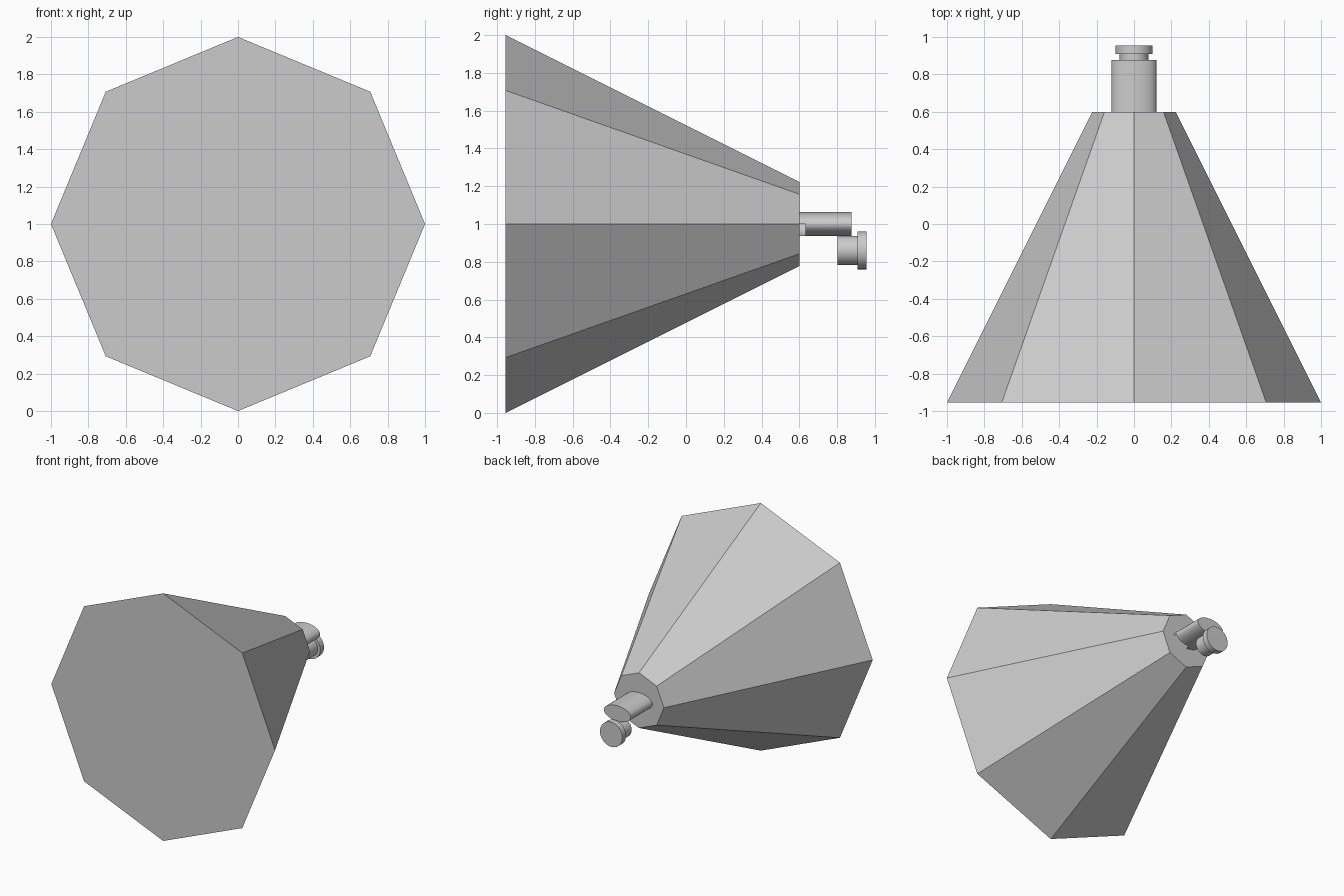
import bpy, bmesh, math

if "Cube" in bpy.data.objects:
    bpy.data.objects.remove(bpy.data.objects["Cube"])


def tapered_solid(name, sides, stations, z, smooth=False, notch=False):
    """Closed solid along y; stations are (y, half width, half height)."""
    bm = bmesh.new()
    rings = []
    for y, rx, rz in stations:
        rings.append([bm.verts.new((rx * math.cos(2 * math.pi * i / sides), y,
                                    z + rz * math.sin(2 * math.pi * i / sides)))
                      for i in range(sides)])
    for k, (a, b) in enumerate(zip(rings, rings[1:])):
        for i in range(sides):
            # small opening under the tube, beside the wall
            if notch and k == 0 and i >= sides * 3 // 4:
                continue
            j = (i + 1) % sides
            bm.faces.new((a[i], b[i], b[j], a[j]))
    if not notch:
        bm.faces.new(rings[0])
    bm.faces.new(rings[-1][::-1])
    bm.normal_update()
    bmesh.ops.recalc_face_normals(bm, faces=bm.faces[:])
    mesh = bpy.data.meshes.new(name)
    bm.to_mesh(mesh)
    bm.free()
    obj = bpy.data.objects.new(name, mesh)
    bpy.context.collection.objects.link(obj)
    if smooth:
        bpy.ops.object.select_all(action='DESELECT')
        obj.select_set(True)
        bpy.context.view_layer.objects.active = obj
        bpy.ops.object.shade_smooth_by_angle(angle=math.radians(35))
    return obj


# Eight-sided tapering body
tapered_solid("body", 8, [(-0.955, 1.0, 1.0), (0.6, 0.223, 0.223)], 1.0)

# Flattened tube at the back
tapered_solid("rear_tube", 32, [(0.6, 0.12, 0.063), (0.632, 0.12, 0.063),
                                (0.877, 0.12, 0.063)], 1.0, True, True)

# Knob below the tube: stem and wider cap
tapered_solid("knob_stem", 32, [(0.803, 0.077, 0.077), (0.91, 0.077, 0.077)], 0.86, True)
tapered_solid("knob_cap", 32, [(0.908, 0.1, 0.1), (0.955, 0.1, 0.1)], 0.86, True)
